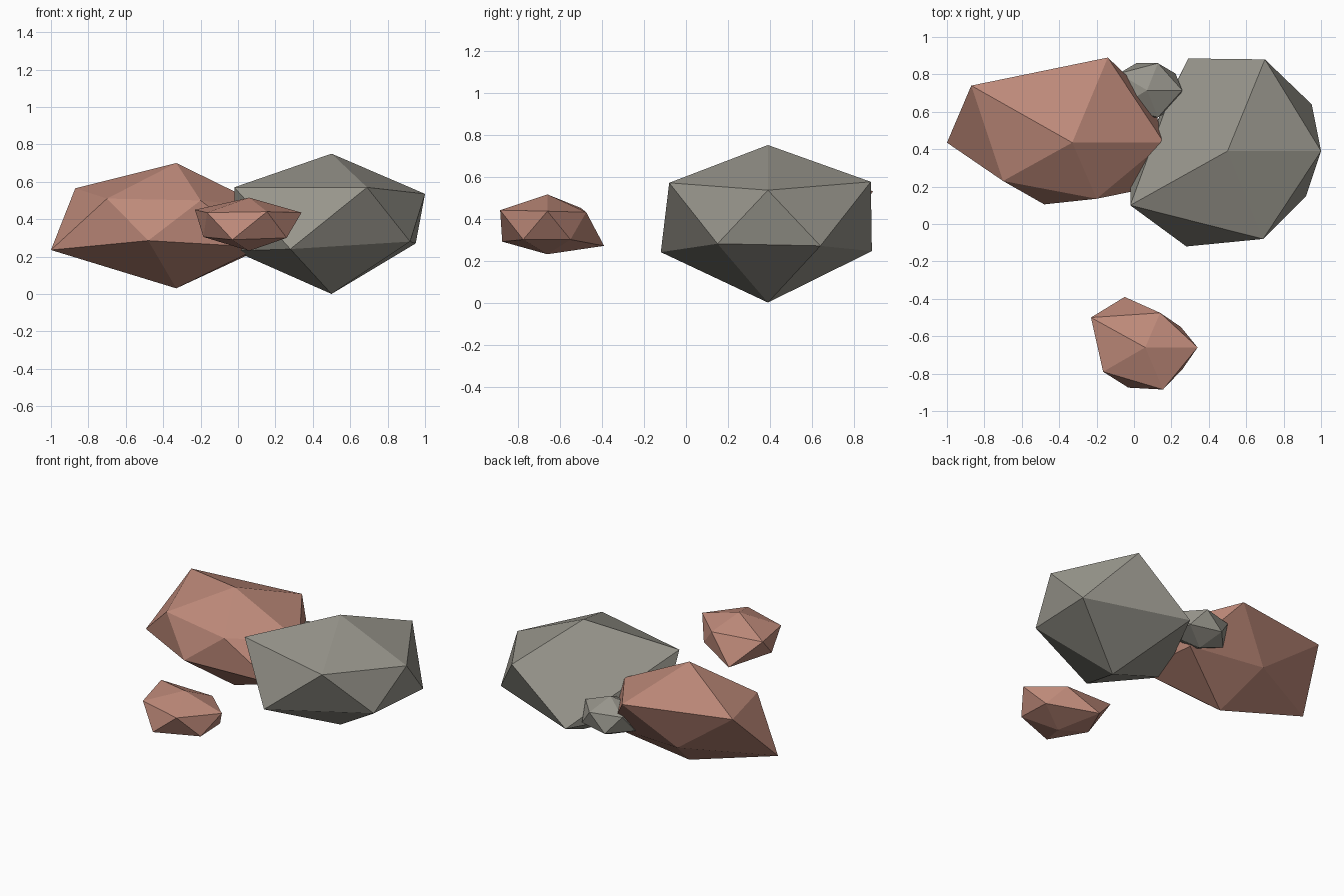
import bpy
import bmesh
from mathutils import Vector

default_cube = bpy.data.objects.get("Cube")
if default_cube:
    bpy.data.objects.remove(default_cube, do_unlink=True)


def make_material(name, color):
    material = bpy.data.materials.new(name)
    material.diffuse_color = color
    material.use_nodes = True
    for node in material.node_tree.nodes:
        if node.type == "BSDF_PRINCIPLED":
            node.inputs["Base Color"].default_value = color
            node.inputs["Roughness"].default_value = 0.9
    return material


def finish_object(name, bm, material):
    bmesh.ops.recalc_face_normals(bm, faces=bm.faces)
    mesh = bpy.data.meshes.new(name)
    bm.to_mesh(mesh)
    bm.free()
    mesh.materials.append(material)
    rock = bpy.data.objects.new(name, mesh)
    bpy.context.collection.objects.link(rock)
    return rock


def make_rock(name, material, top, bottom, upper, lower):
    """Twenty-sided boulder: two staggered rings closed by a peak and a foot."""
    bm = bmesh.new()
    peak = bm.verts.new(top)
    foot = bm.verts.new(bottom)
    high = [bm.verts.new(point) for point in upper]
    low = [bm.verts.new(point) for point in lower]
    count = len(high)
    for i in range(count):
        j = (i + 1) % count
        bm.faces.new((foot, low[j], low[i]))
        bm.faces.new((low[i], low[j], high[i]))
        bm.faces.new((low[j], high[j], high[i]))
        bm.faces.new((peak, high[i], high[j]))
    return finish_object(name, bm, material)


def make_pebble(name, material, center, radii):
    """Regular twenty-sided stone, squashed along each axis."""
    bm = bmesh.new()
    bmesh.ops.create_icosphere(bm, subdivisions=1, radius=1)
    bmesh.ops.scale(bm, vec=Vector(radii), verts=bm.verts)
    bmesh.ops.translate(bm, vec=Vector(center), verts=bm.verts)
    return finish_object(name, bm, material)


grey_stone = make_material("warm grey stone", (0.31, 0.30, 0.26, 1))
red_stone = make_material("dusty red stone", (0.52, 0.255, 0.195, 1))

# Large grey boulder, with its back right corner chipped inward
make_rock(
    "large_grey_rock", grey_stone,
    top=(.5, .39, .75), bottom=(.5, .39, 0),
    upper=[(1, .39, .535), (.7, .88, .575), (.2, .7, .34),
           (-.02, .1, .57), (.69, -.08, .57)],
    lower=[(.92, .15, .28), (.95, .64, .27), (.29, .885, .245),
           (-.02, .26, .23), (.28, -.12, .24)],
)

# Large red boulder leaning into the grey one
make_rock(
    "large_red_rock", red_stone,
    top=(-.33, .435, .7), bottom=(-.33, .435, .03),
    upper=[(.16, .435, .46), (-.14, .89, .53), (-.87, .74, .565),
           (-.7, .23, .51), (-.2, .135, .5)],
    lower=[(.12, .2, .25), (.1, .66, .23), (-.44, .72, .25),
           (-1, .435, .235), (-.48, .105, .285)],
)

# Small red rock floating at the front
make_rock(
    "small_red_rock", red_stone,
    top=(.06, -.66, .515), bottom=(.06, -.66, .23),
    upper=[(.34, -.66, .435), (.14, -.475, .43), (-.23, -.5, .45),
           (-.165, -.79, .435), (.155, -.885, .44)],
    lower=[(.26, -.775, .3), (.25, -.55, .3), (-.05, -.39, .27),
           (-.185, -.66, .305), (-.03, -.875, .29)],
)

# Small grey pebble wedged between the two boulders
make_pebble("small_grey_rock", grey_stone, (.07, .715, .335), (.21, .17, .13))
